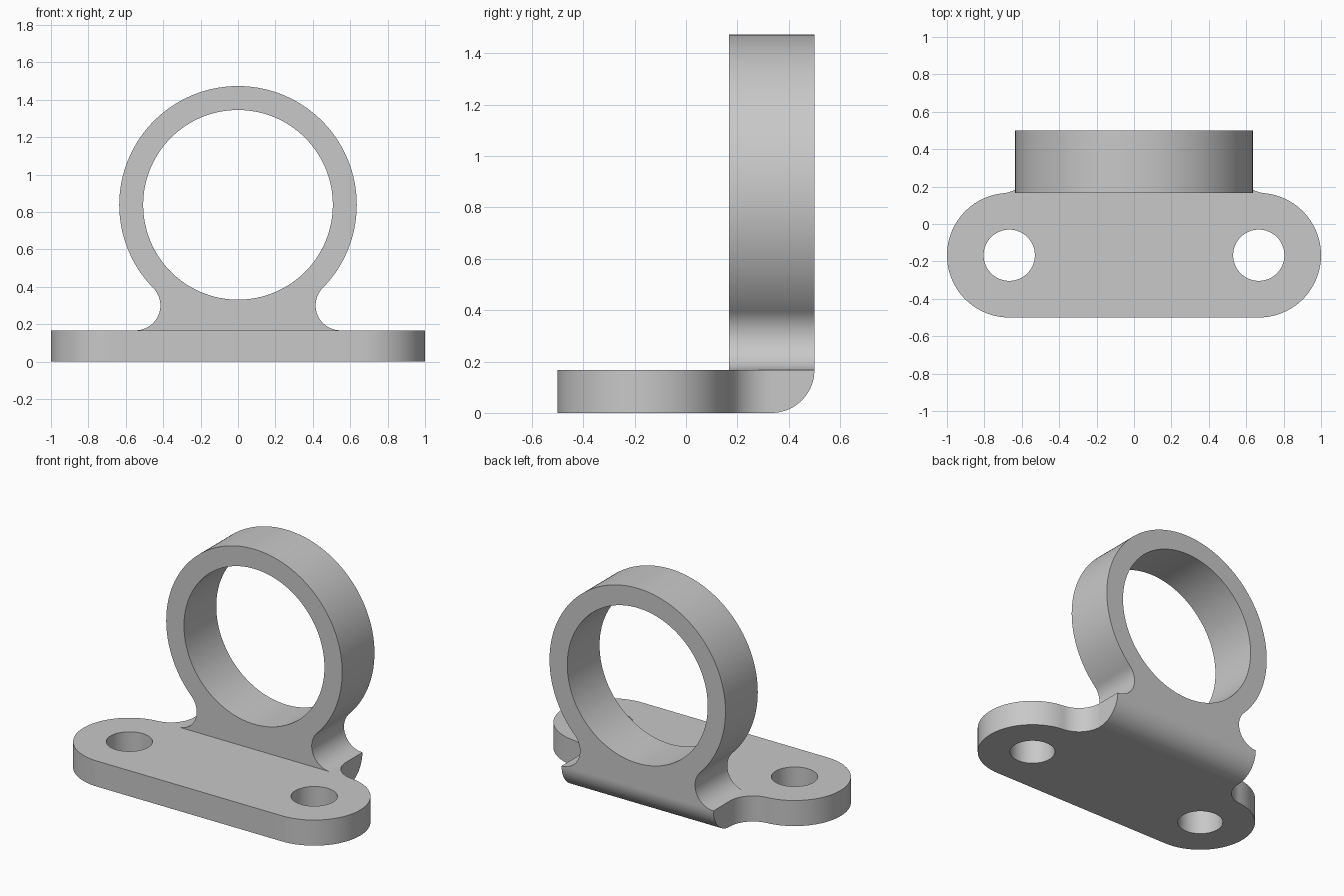
import bpy, bmesh
from math import sin, cos, atan2, sqrt, radians, pi

cube = bpy.data.objects.get("Cube")
if cube:
    bpy.data.objects.remove(cube, do_unlink=True)

grey = bpy.data.materials.new("plain grey")
grey.use_nodes = True
grey.diffuse_color = (0.58, 0.58, 0.58, 1)
for node in grey.node_tree.nodes:
    if node.type == 'BSDF_PRINCIPLED':
        node.inputs["Base Color"].default_value = grey.diffuse_color

THICK = 0.167                      # plate thickness
FRONT, BACK = 0.167, 0.5           # depth range of the ring
SLOT_X, SLOT_Y, SLOT_R = 0.667, -0.167, 0.333
HOLE_R = 0.137
RING_Z, RING_R, BORE_R = 0.838, 0.635, 0.507
NECK_R = 0.133                     # fillet between ring and plate
TAB_R = 0.167                      # fillet between plate end and tab


def arc(cx, cy, r, start, end, n):
    steps = [start + (end - start) * i / n for i in range(n + 1)]
    return [(cx + r * cos(a), cy + r * sin(a)) for a in steps]


def mirrored(half):
    """Close a right-hand half outline with its mirror image."""
    return half + [(-x, y) for x, y in reversed(half) if abs(x) > 1e-6]


def prism(name, outline, axis, low, high):
    """Extrude a 2D outline along the given axis."""
    place = {'x': lambda p, d: (d, p[0], p[1]),
             'y': lambda p, d: (p[0], d, p[1]),
             'z': lambda p, d: (p[0], p[1], d)}[axis]
    bm = bmesh.new()
    a, b = [[bm.verts.new(place(p, d)) for p in outline] for d in (low, high)]
    bm.faces.new(a)
    bm.faces.new(b)
    for i in range(len(a)):
        j = (i + 1) % len(a)
        bm.faces.new((a[i], a[j], b[j], b[i]))
    bmesh.ops.recalc_face_normals(bm, faces=bm.faces)
    mesh = bpy.data.meshes.new(name)
    bm.to_mesh(mesh)
    bm.free()
    mesh.materials.append(grey)
    obj = bpy.data.objects.new(name, mesh)
    bpy.context.collection.objects.link(obj)
    return obj


def activate(obj):
    bpy.ops.object.select_all(action='DESELECT')
    obj.select_set(True)
    bpy.context.view_layer.objects.active = obj


def boolean(obj, tool, operation):
    tool.hide_render = True
    activate(obj)
    mod = obj.modifiers.new(operation.lower(), 'BOOLEAN')
    mod.operation, mod.solver, mod.object = operation, 'EXACT', tool
    bpy.ops.object.modifier_apply(modifier=mod.name)
    bpy.data.objects.remove(tool, do_unlink=True)


def circle(cx, cy, r, n):
    return arc(cx, cy, r, 0, 2 * pi, n)[:-1]


# Neck fillet touches both the ring and the top of the plate
neck_z = THICK + NECK_R
neck_x = sqrt((RING_R + NECK_R) ** 2 - (RING_Z - neck_z) ** 2)
neck_angle = atan2(neck_z - RING_Z, neck_x)

# Base plate outline: rounded ends blending into a tab at the back
tab_x = neck_x + TAB_R
tab_y = SLOT_Y + sqrt((SLOT_R + TAB_R) ** 2 - (tab_x - SLOT_X) ** 2)
blend = atan2(tab_y - SLOT_Y, tab_x - SLOT_X)
half = arc(SLOT_X, SLOT_Y, SLOT_R, -pi / 2, blend, 48)
half += arc(tab_x, tab_y, TAB_R, blend + pi, pi, 24)[1:]
half.append((neck_x, 0.6))
base = prism("base_plate", mirrored(half), 'z', -0.1, 0.3)

# Side section gives the thickness and the rounded lower back edge
section = [(-0.6, THICK), (-0.6, 0)]
section += arc(BACK - THICK, THICK, THICK, -pi / 2, 0, 24)
boolean(base, prism("section_cutter", section, 'x', -1.2, 1.2), 'INTERSECT')

# Screw holes
for side in (-1, 1):
    hole = circle(side * SLOT_X, SLOT_Y, HOLE_R, 64)
    boolean(base, prism("hole_cutter", hole, 'z', -0.1, 0.3), 'DIFFERENCE')

# Upright ring with its neck
half = arc(neck_x, neck_z, NECK_R, 1.5 * pi, neck_angle + pi, 32)
half += arc(0, RING_Z, RING_R, neck_angle, pi / 2, 64)[1:]
ring = prism("ring_bracket", mirrored(half), 'y', FRONT, BACK)
bore = circle(0, RING_Z, BORE_R, 128)
boolean(ring, prism("bore_cutter", bore, 'y', 0, 0.7), 'DIFFERENCE')

# Smooth curved walls, crisp edges
for part in (base, ring):
    activate(part)
    bpy.ops.object.shade_smooth_by_angle(angle=radians(30))
